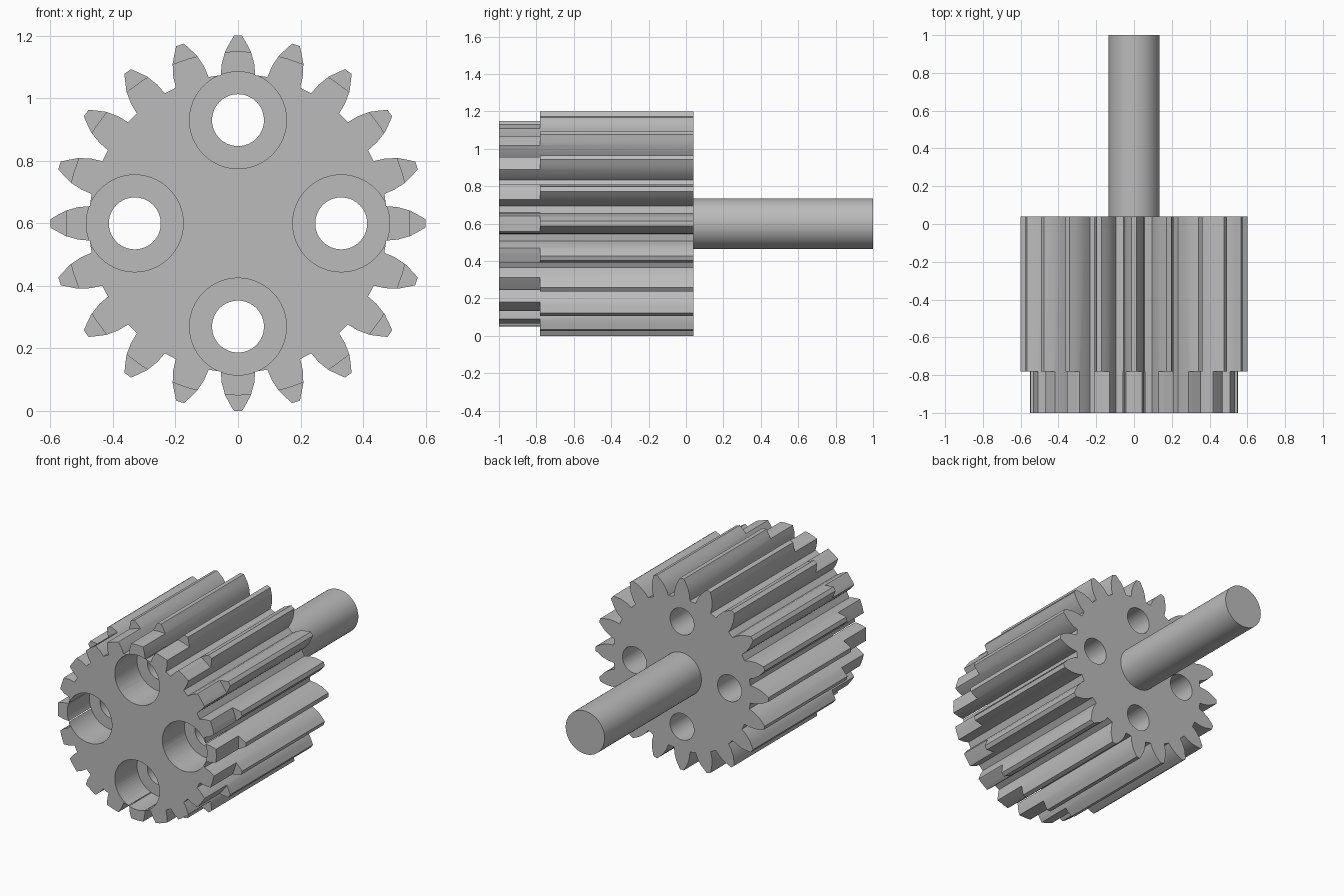
import bpy, bmesh, math
from mathutils import Matrix, Vector

cube = bpy.data.objects.get("Cube")
if cube:
    bpy.data.objects.remove(cube, do_unlink=True)

AXIS_Z = 0.6
FRONT, STEP, BACK, SHAFT_END = -1.0, -0.78, 0.04, 1.0
TEETH = 20
# Half of one tooth: (radius, half width), root to tip
FLANK = [(0.474, 0.055), (0.51, 0.052), (0.55, 0.041), (0.575, 0.0275), (0.6, 0.013)]

steel = bpy.data.materials.new("plain grey")
steel.use_nodes = True
grey = (0.5, 0.5, 0.5, 1)
steel.diffuse_color = grey
steel.node_tree.nodes["Principled BSDF"].inputs["Base Color"].default_value = grey


def make_object(name, bm):
    bmesh.ops.recalc_face_normals(bm, faces=bm.faces)
    mesh = bpy.data.meshes.new(name)
    bm.to_mesh(mesh)
    bm.free()
    obj = bpy.data.objects.new(name, mesh)
    bpy.context.collection.objects.link(obj)
    mesh.materials.append(steel)
    return obj


def lathe(bm, profile, x=0, z=AXIS_Z, closed=False):
    """Spin (radius, y) points around an axis parallel to y."""
    verts = [bm.verts.new((x + r, y, z)) for r, y in profile]
    ends = verts[1:] + verts[:1] if closed else verts[1:]
    edges = [bm.edges.new(pair) for pair in zip(verts, ends)]
    bmesh.ops.spin(bm, geom=verts + edges, cent=(x, 0, z), axis=(0, 1, 0),
                   angle=math.tau, steps=64, use_merge=True)
    bmesh.ops.remove_doubles(bm, verts=bm.verts, dist=1e-5)


def smooth(obj):
    bpy.ops.object.select_all(action="DESELECT")
    obj.select_set(True)
    bpy.context.view_layer.objects.active = obj
    bpy.ops.object.shade_smooth_by_angle(angle=math.radians(32))


# Toothed body: one tooth outline repeated round the axis, then extruded
bm = bmesh.new()
tooth = [(-w, r) for r, w in FLANK] + [(w, r) for r, w in reversed(FLANK)]
outline = []
for i in range(TEETH):
    turn = Matrix.Rotation(math.tau * i / TEETH, 3, "Y")
    for x, z in tooth:
        p = turn @ Vector((x, 0, z))
        outline.append(bm.verts.new((p.x, FRONT, p.z + AXIS_Z)))
face = bm.faces.new(outline)
extruded = bmesh.ops.extrude_face_region(bm, geom=[face])["geom"]
bmesh.ops.translate(bm, vec=(0, BACK - FRONT, 0),
                    verts=[v for v in extruded if isinstance(v, bmesh.types.BMVert)])
gear = make_object("gear_body", bm)

# Cutter: four counterbored holes and a ring that trims the front tooth tips
bm = bmesh.new()
bore = [(0, FRONT - 0.1), (0.155, FRONT - 0.1), (0.155, STEP),
        (0.083, STEP), (0.083, BACK + 0.1), (0, BACK + 0.1)]
for i in range(4):
    a = math.tau * i / 4
    lathe(bm, bore, 0.33 * math.cos(a), AXIS_Z + 0.33 * math.sin(a))
ring = [(0.55, FRONT - 0.1), (0.7, FRONT - 0.1), (0.7, STEP), (0.55, STEP)]
lathe(bm, ring, closed=True)
cutter = make_object("gear_cutter", bm)
cutter.hide_render = True

cut = gear.modifiers.new("holes_and_step", "BOOLEAN")
cut.operation = "DIFFERENCE"
cut.solver = "EXACT"
cut.object = cutter
smooth(gear)
bpy.ops.object.modifier_apply(modifier=cut.name)
bpy.data.objects.remove(cutter, do_unlink=True)
smooth(gear)

# Drive shaft
bm = bmesh.new()
lathe(bm, [(0, BACK - 0.03), (0.135, BACK - 0.03), (0.135, SHAFT_END), (0, SHAFT_END)])
smooth(make_object("shaft", bm))
